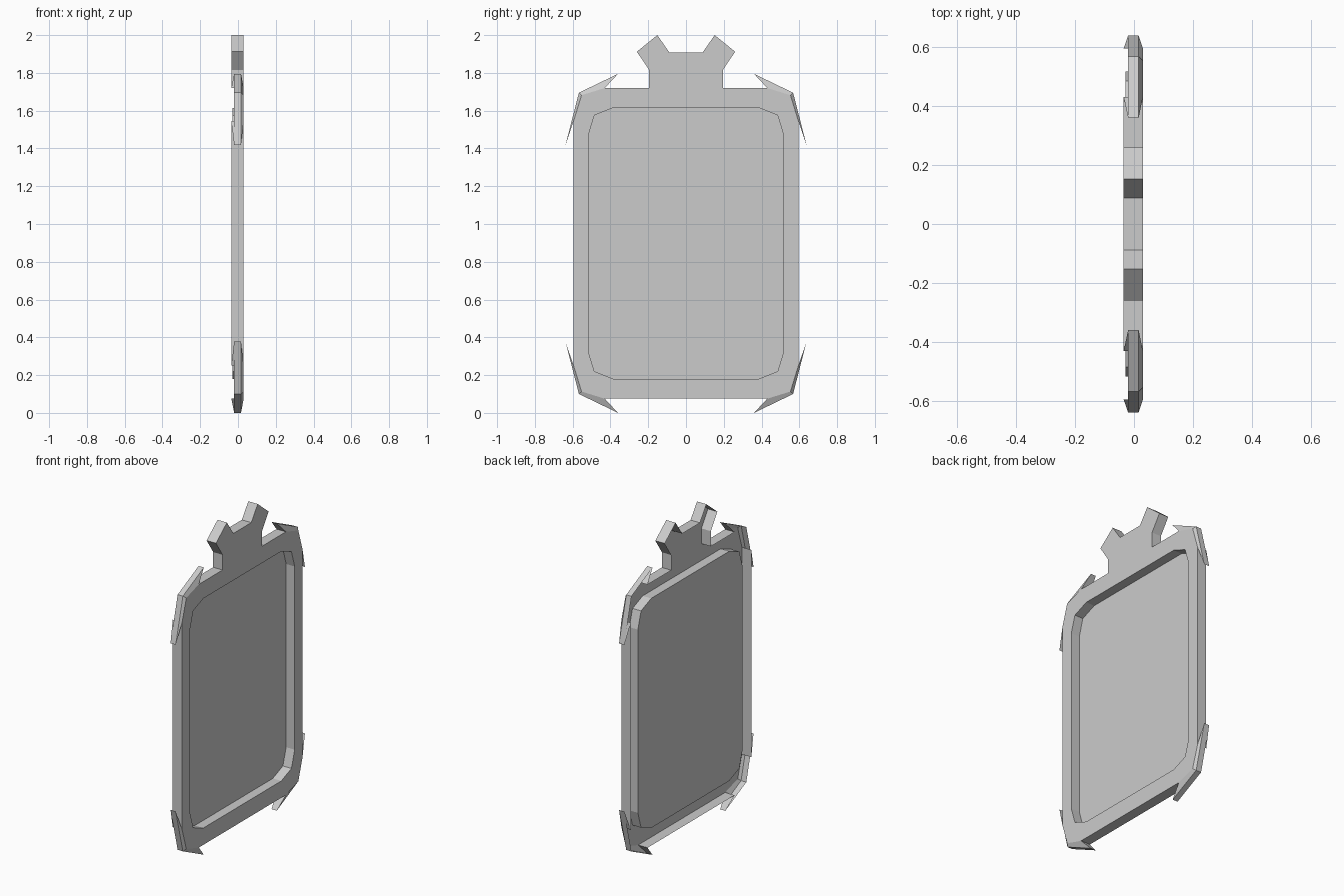
import bpy, bmesh

if "Cube" in bpy.data.objects:
    bpy.data.objects.remove(bpy.data.objects["Cube"])

FRONT, BACK, TRAY = 0.03, -0.035, -0.029   # x depths of face, rim and tray floor
MID_Z = 0.8975                             # height the corners mirror about


def flip(p, sy, sz):
    return (p[0] * sy, p[1] if sz > 0 else 2 * MID_Z - p[1])


def ring(quarter):
    """Counter-clockwise loop from the upper right corner points."""
    out = []
    for sy, sz in ((1, 1), (-1, 1), (-1, -1), (1, -1)):
        pts = [flip(p, sy, sz) for p in quarter]
        out += pts if sy * sz > 0 else pts[::-1]
    return out


def finish(name, bm):
    mesh = bpy.data.meshes.new(name)
    bm.to_mesh(mesh)
    bm.free()
    obj = bpy.data.objects.new(name, mesh)
    bpy.context.collection.objects.link(obj)


def verts(bm, pts, x):
    return [bm.verts.new((x, y, z)) for y, z in pts]


corner = [(0.595, 1.545), (0.553, 1.682), (0.43, 1.72)]
head = [(0.195, 1.72), (0.195, 1.815), (0.26, 1.912), (0.152, 2.0), (0.088, 1.908)]
hole = ring([(0.517, 1.47), (0.485, 1.575), (0.385, 1.615)])

# Frame: front face with an opening, plus the outer rim (open at the back)
loop = ring(corner)
crown = head + [(-y, z) for y, z in reversed(head)]
outline = loop[:3] + crown + loop[3:]
corner_pts = [flip(corner[1], sy, sz) for sy in (1, -1) for sz in (1, -1)]
bm = bmesh.new()
outer, inner = verts(bm, outline, FRONT), verts(bm, hole, FRONT)
edges = [bm.edges.new((v[i - 1], v[i])) for v in (outer, inner) for i in range(len(v))]
bmesh.ops.triangle_fill(bm, use_beauty=True, edges=edges, normal=(1, 0, 0))
rear = verts(bm, outline, BACK)
for i in range(len(outline)):
    if outline[i - 1] in corner_pts or outline[i] in corner_pts:
        continue                            # corner guards close these spans
    bm.faces.new((outer[i - 1], rear[i - 1], rear[i], outer[i]))
loose = [v for v in bm.verts if not v.link_faces]
bmesh.ops.delete(bm, geom=loose, context='VERTS')
finish("frame", bm)

# Recessed tray: inner walls and floor
bm = bmesh.new()
top, floor = verts(bm, hole, FRONT), verts(bm, hole, TRAY)
for i in range(len(hole)):
    bm.faces.new((top[i - 1], top[i], floor[i], floor[i - 1]))
bm.faces.new(floor)
finish("recessed_panel", bm)

# Corner guards: pointed wrap-around strips with bevelled front
A, C, B = corner
path = [A, (0.638, 1.418), (0.567, 1.695), (0.36, 1.795), B]
fronts = [FRONT, 0.016, 0.016, 0.016, FRONT]
backs = [BACK, -0.02, -0.02, -0.02, BACK]
for sy, side in ((1, "right"), (-1, "left")):
    for sz, level in ((1, "upper"), (-1, "lower")):
        bm = bmesh.new()
        pts = [flip(p, sy, sz) for p in path]
        f = [bm.verts.new((x, *p)) for x, p in zip(fronts, pts)]
        b = [bm.verts.new((x, *p)) for x, p in zip(backs, pts)]
        c = bm.verts.new((FRONT, *flip(C, sy, sz)))
        for i in range(4):
            bm.faces.new((f[i], b[i], b[i + 1], f[i + 1]))
        bm.faces.new((f[1], f[2], c, f[0]))
        bm.faces.new((f[2], f[3], f[4], c))
        if sy * sz < 0:
            bmesh.ops.reverse_faces(bm, faces=bm.faces[:])
        finish(f"corner_guard_{level}_{side}", bm)
